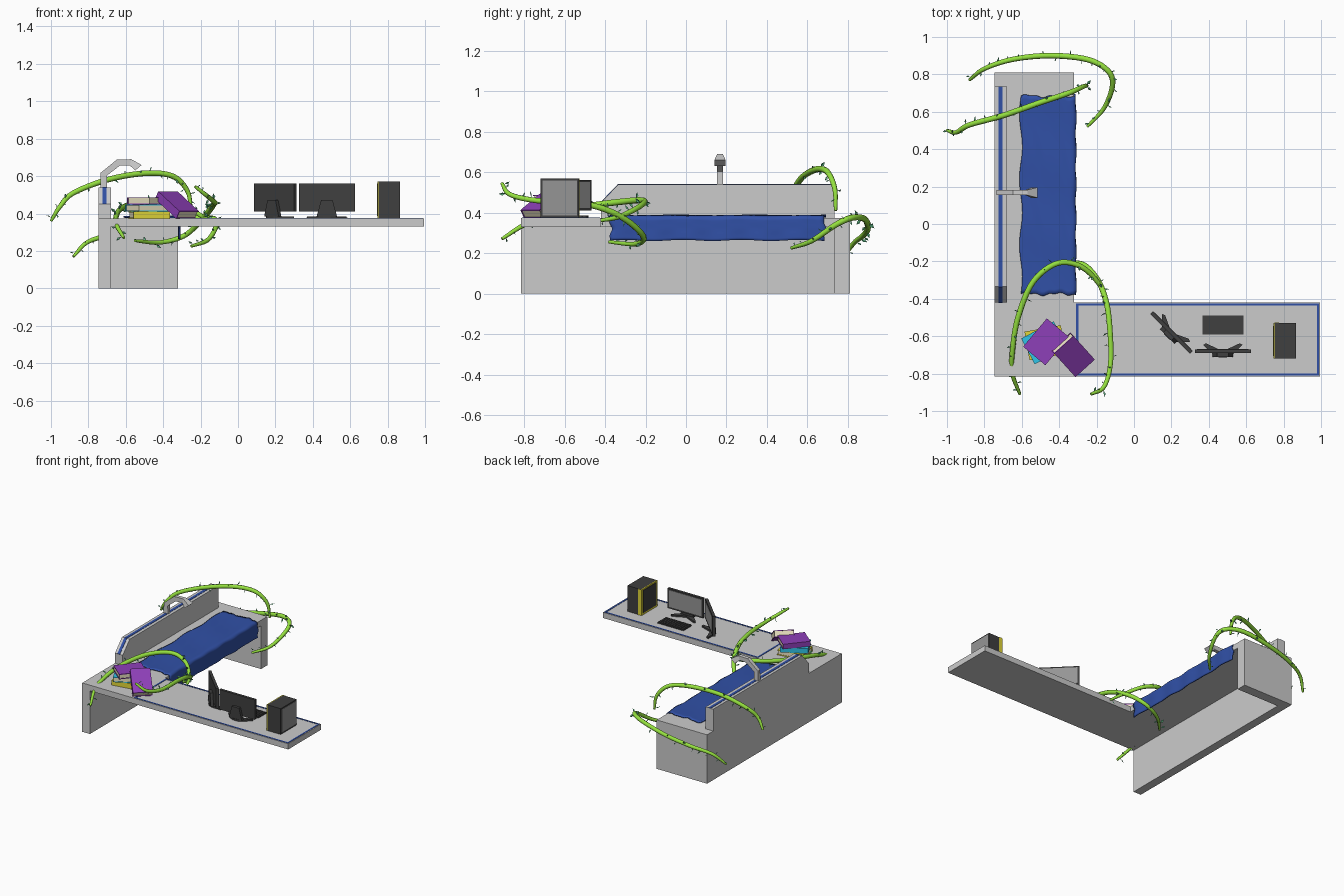
import bpy, bmesh, math, random
from mathutils import Vector, Matrix

if "Cube" in bpy.data.objects:
    bpy.data.objects.remove(bpy.data.objects["Cube"])

random.seed(4)


def mat(name, r, g, b):
    m = bpy.data.materials.new(name)
    m.diffuse_color = (r, g, b, 1)
    m.use_nodes = True
    m.node_tree.nodes["Principled BSDF"].inputs["Base Color"].default_value = m.diffuse_color
    return m


GREY = None
BLUE = mat("navy", 0.03, 0.08, 0.38)
BLACK = mat("black", 0.05, 0.05, 0.05)
SCREEN = mat("screen", 0.3, 0.3, 0.3)
YELLOW = mat("yellow", 0.75, 0.67, 0.04)
PURPLE = mat("purple", 0.27, 0.05, 0.48)
CYAN = mat("cyan", 0.03, 0.55, 0.8)
PAPER = mat("paper", 0.85, 0.78, 0.55)
VINE = mat("vine", 0.3, 0.75, 0.05)
LEAF = mat("leaf", 0.12, 0.5, 0.25)


def finish(bm, name, m=None, M=None):
    bmesh.ops.recalc_face_normals(bm, faces=bm.faces)
    me = bpy.data.meshes.new(name)
    bm.to_mesh(me)
    bm.free()
    ob = bpy.data.objects.new(name, me)
    bpy.context.collection.objects.link(ob)
    if m:
        me.materials.append(m)
    if M is not None:
        ob.matrix_world = M
    return ob


# polygon extruded from a to b along one axis
def prism(name, pts, axis, a, b, m=None, M=None):
    place = {"x": lambda p, d: (d, p[0], p[1]), "y": lambda p, d: (p[0], d, p[1]),
             "z": lambda p, d: (p[0], p[1], d)}[axis]
    bm = bmesh.new()
    lo, hi = ([bm.verts.new(place(p, d)) for p in pts] for d in (a, b))
    bm.faces.new(lo)
    bm.faces.new(hi)
    for i in range(len(pts)):
        j = (i + 1) % len(pts)
        bm.faces.new((lo[i], lo[j], hi[j], hi[i]))
    return finish(bm, name, m, M)


def box(name, x0, x1, y0, y1, z0, z1, m=None, M=None):
    return prism(name, [(x0, y0), (x1, y0), (x1, y1), (x0, y1)], "z", z0, z1, m, M)


# Bed and desk structure
TOP = 0.373
prism("bed_and_desk_slab", [(-.745, -.815), (.995, -.815), (.995, -.42), (-.32, -.42),
                            (-.32, .81), (-.745, .81)], "z", .33, TOP)
box("back_panel", -.745, -.68, -.815, .735, 0, .33)
box("end_panel", -.745, -.32, .735, .81, 0, .33)
prism("headboard", [(-.42, TOP), (.735, TOP), (.735, .54), (-.335, .54), (-.42, .45)],
      "x", -.745, -.68)
prism("headboard_strip", [(-.42, .45), (-.335, .54), (.735, .54), (.735, .542),
                          (-.336, .542), (-.422, .452)], "x", -.724, -.703, BLUE)
for i, e in enumerate([(-.31, .99, -.81, -.798), (-.31, .99, -.437, -.425),
                       (-.31, -.298, -.798, -.437), (.978, .99, -.798, -.437)]):
    box(f"desk_inlay_{i}", *e, TOP, TOP + .002, BLUE)

# Reading lamp: rectangular sections swept along the arm
secs = [(-.718, .54, .018, .014, 0), (-.718, .61, .018, .014, 25), (-.64, .672, .018, .014, 65),
        (-.575, .674, .017, .014, 105), (-.532, .645, .022, .028, 140)]
bm = bmesh.new()
rings = []
for x, z, t, w, ang in secs:
    c, s = math.cos(math.radians(ang)), math.sin(math.radians(ang))
    rings.append([bm.verts.new((x + c * t * k, .168 + w * q, z - s * t * k))
                  for k, q in ((-1, -1), (1, -1), (1, 1), (-1, 1))])
for r0, r1 in zip(rings, rings[1:]):
    for i in range(4):
        j = (i + 1) % 4
        bm.faces.new((r0[i], r0[j], r1[j], r1[i]))
bm.faces.new(rings[0])
bm.faces.new(rings[-1])
finish(bm, "lamp")

# Blanket draped over the open side of the bed
bm = bmesh.new()
NU, NV = 30, 44
grid = []
for i in range(NU + 1):
    s = .415 * i / NU
    row = []
    for j in range(NV + 1):
        v = j / NV
        y = -.375 + 1.06 * v + .006 * math.sin(i * .55) + .004 * math.sin(i * 1.3)
        if s < .285:
            x, z = -.605 + s, .382 + .004 * math.sin(v * 17 + s * 30) * math.sin(s * 22)
            x += .008 * math.sin(v * 19) * max(0, 1 - s / .1)
        else:
            x = -.314 + .003 * math.sin(v * 37)
            z = .38 - (s - .285) * .9 + .003 * math.sin(v * 23)
        row.append(bm.verts.new((x, y, z)))
    grid.append(row)
for i in range(NU):
    for j in range(NV):
        bm.faces.new((grid[i][j], grid[i + 1][j], grid[i + 1][j + 1], grid[i][j + 1]))
for f in bm.faces:
    f.smooth = True
blanket = finish(bm, "blanket", BLUE)
sol = blanket.modifiers.new("thickness", "SOLIDIFY")
sol.thickness = .008
sol.offset = 0


# Monitors, screens facing +y before rotation
def monitor(tag, x, y, deg):
    M = Matrix.Translation((x, y, TOP)) @ Matrix.Rotation(math.radians(deg), 4, "Z")
    box(f"{tag}_panel", -.15, .15, -.01, .01, .037, .188, BLACK, M)
    box(f"{tag}_screen", -.138, .138, .01, .012, .05, .178, SCREEN, M)
    prism(f"{tag}_foot", [(-.105, .034), (-.09, .042), (0, 0), (.09, .042), (.105, .034),
                          (.05, -.02), (.02, -.034), (-.02, -.034), (-.05, -.02)],
          "z", 0, .012, BLACK, M)
    prism(f"{tag}_stem", [(-.055, .01), (.055, .01), (.03, .1), (-.03, .1)],
          "y", -.03, -.01, BLACK, M)


monitor("right_monitor", .475, -.68, 0)
monitor("left_monitor", .2, -.58, -45)

# Keyboard
box("keyboard_base", .365, .585, -.59, -.49, TOP, TOP + .007, BLACK)
for r in range(5):
    for c in range(11):
        x, y = .370 + c * .0193, -.586 + r * .0188
        box("key", x, x + .016, y, y + .016, TOP + .007, TOP + .012, BLACK)

# Computer case with yellow edging
box("computer_case", .752, .865, -.72, -.53, TOP, .57, BLACK)
box("case_side_frame", .745, .752, -.72, -.53, TOP, .57, YELLOW)
box("case_side_panel", .742, .745, -.705, -.545, .388, .56, BLACK)
box("case_front_stripe", .75, .775, -.53, -.527, TOP, .57, YELLOW)
box("case_window", .865, .867, -.71, -.54, .385, .56, SCREEN)


# Books: two boards, a spine on local -x, and a page block
def book(tag, M, w, l, h, m):
    b = .005
    box(f"{tag}_bottom_board", -w / 2, w / 2, -l / 2, l / 2, 0, b, m, M)
    box(f"{tag}_top_board", -w / 2, w / 2, -l / 2, l / 2, h - b, h, m, M)
    box(f"{tag}_spine", -w / 2, -w / 2 + b, -l / 2, l / 2, b, h - b, m, M)
    box(f"{tag}_pages", -w / 2 + b, w / 2 - .004, -l / 2 + .004, l / 2 - .004, b, h - b, PAPER, M)


for tag, x, y, z, deg, m in (("yellow_book", -.475, -.635, TOP, 100, YELLOW),
                             ("cyan_book", -.48, -.635, .411, -62, CYAN),
                             ("purple_book", -.47, -.63, .449, -40, PURPLE)):
    book(tag, Matrix.Translation((x, y, z)) @ Matrix.Rotation(math.radians(deg), 4, "Z"),
         .155, .197, .038, m)
book("leaning_book", Matrix.Translation((-.335, -.69, .425)) @ Matrix.Rotation(math.radians(42), 4, "Z")
     @ Matrix.Rotation(math.radians(32), 4, "X"), .14, .2, .048, PURPLE)


# Vines: tapered tube through the points, with folded leaves along it
def vine(name, pts):
    P = [Vector(p) for p in pts]
    P = [2 * P[0] - P[1]] + P + [2 * P[-1] - P[-2]]
    path = []
    for a, b, c, d in zip(P, P[1:], P[2:], P[3:]):
        for k in range(6):
            t = k / 6
            path.append(.5 * (2 * b + (c - a) * t + (2 * a - 5 * b + 4 * c - d) * t * t
                              + (3 * b - a - 3 * c + d) * t ** 3))
    path.append(P[-2])
    cu = bpy.data.curves.new(name, "CURVE")
    cu.dimensions = "3D"
    cu.bevel_depth = .015
    cu.bevel_resolution = 2
    cu.use_fill_caps = True
    sp = cu.splines.new("POLY")
    n = len(path)
    sp.points.add(n - 1)
    for i, p in enumerate(path):
        sp.points[i].co = (*p, 1)
        sp.points[i].radius = .5 + .55 * math.sin(math.pi * i / (n - 1)) ** .6
    sp.use_smooth = True
    cu.materials.append(VINE)
    ob = bpy.data.objects.new(name, cu)
    bpy.context.collection.objects.link(ob)
    bpy.context.view_layer.objects.active = ob
    ob.select_set(True)
    bpy.ops.object.convert(target="MESH")
    ob.select_set(False)
    bm = bmesh.new()
    for i in range(1, n - 1, 2):
        tan = (path[i + 1] - path[i - 1]).normalized()
        out = Vector([random.uniform(-1, 1) for _ in range(3)]).cross(tan).normalized()
        d = (out + tan * random.uniform(-.6, .8)).normalized()
        side = d.cross(tan).normalized()
        up = side.cross(d)
        base, L = path[i] + out * .011, random.uniform(.022, .036)
        v = [bm.verts.new(base + d * L * a + side * L * b + up * L * c) for a, b, c in
             ((0, 0, 0), (.5, .25, .12), (1, 0, 0), (.5, -.25, .12), (.5, 0, -.04))]
        for q in ((0, 4, 1), (1, 4, 2), (2, 4, 3), (3, 4, 0)):
            bm.faces.new([v[k] for k in q])
    finish(bm, name + "_leaves", LEAF)


vine("rear_low_vine", [(-.88, .77, .17), (-.8, .83, .25), (-.65, .88, .29), (-.45, .9, .33),
                       (-.25, .88, .37), (-.14, .82, .375), (-.115, .74, .34), (-.16, .62, .26),
                       (-.25, .52, .225)])
vine("rear_high_vine", [(-1, .5, .36), (-.95, .49, .44), (-.88, .53, .51), (-.7, .58, .58),
                        (-.5, .65, .615), (-.35, .7, .6), (-.27, .735, .52), (-.25, .74, .41)])
vine("front_left_vine", [(-.61, -.91, .27), (-.65, -.8, .34), (-.65, -.68, .39), (-.62, -.5, .43),
                         (-.54, -.31, .455), (-.41, -.21, .46), (-.28, -.23, .43),
                         (-.18, -.33, .38), (-.14, -.43, .36)])
vine("front_right_vine", [(-.23, -.91, .545), (-.16, -.87, .49), (-.125, -.74, .46),
                          (-.13, -.55, .45), (-.15, -.41, .42), (-.2, -.29, .36),
                          (-.29, -.21, .28), (-.42, -.25, .245), (-.55, -.38, .255)])
